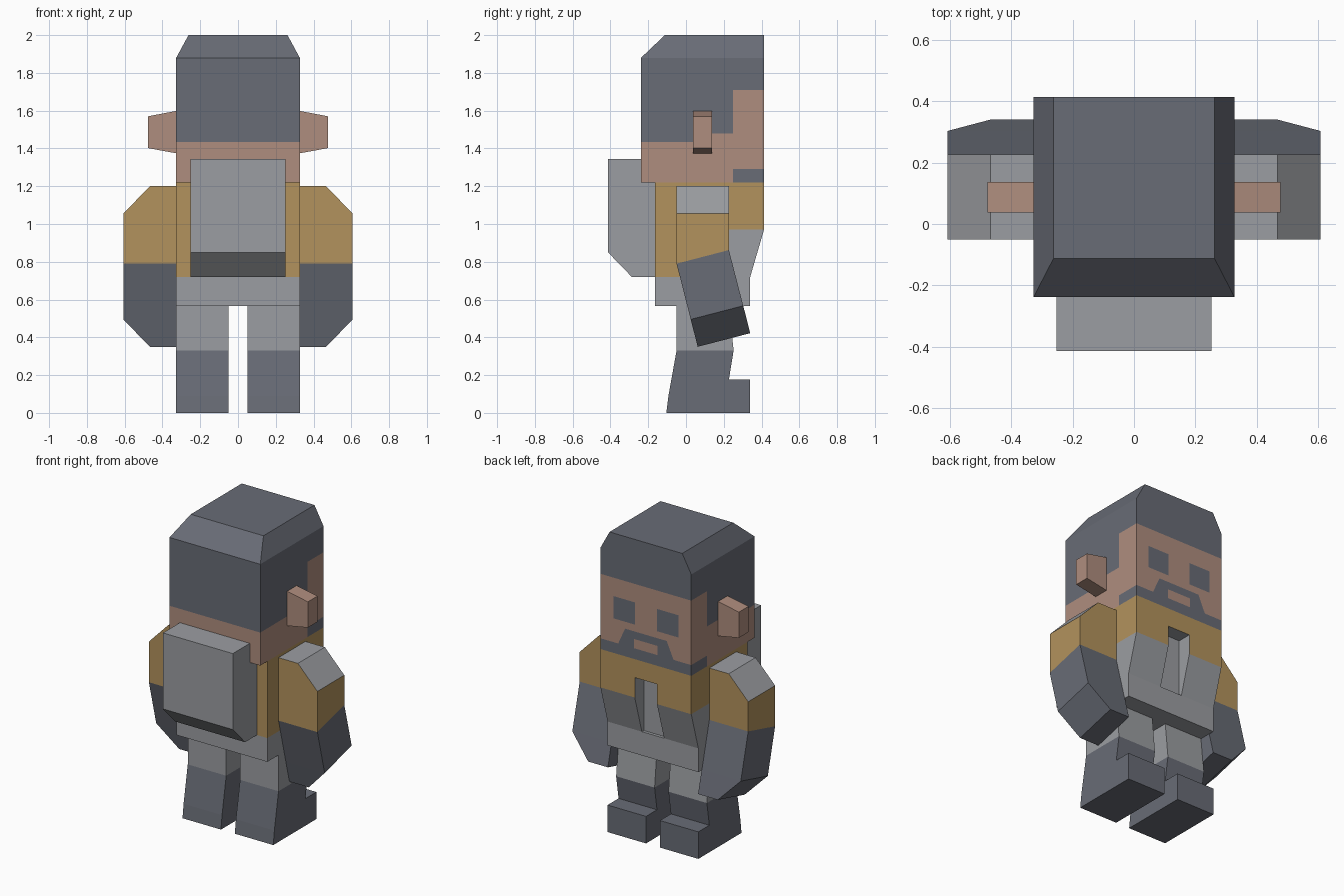
import bpy, bmesh
from mathutils import Vector

if "Cube" in bpy.data.objects:
    bpy.data.objects.remove(bpy.data.objects["Cube"])

def material(name, rgb):
    m = bpy.data.materials.new(name)
    m.diffuse_color = (*rgb, 1)
    m.use_nodes = True
    m.node_tree.nodes["Principled BSDF"].inputs["Base Color"].default_value = m.diffuse_color
    return m

PALETTE = [material("light_grey", (.33, .34, .36)), material("dark_grey", (.14, .15, .18)),
           material("mustard", (.45, .29, .11)), material("skin", (.43, .27, .21))]
LIGHT, DARK, MUSTARD, SKIN = range(4)

def finish(name, bm, paint, cuts=(), mirror=False):
    """Slice along colour borders, colour the faces, make the object."""
    for co, no in cuts:
        bmesh.ops.bisect_plane(bm, geom=bm.verts[:] + bm.edges[:] + bm.faces[:],
                               plane_co=co, plane_no=no, dist=1e-5)
    bmesh.ops.recalc_face_normals(bm, faces=bm.faces)
    for f in bm.faces:
        f.material_index = paint(f.calc_center_median(), f.normal)
    me = bpy.data.meshes.new(name)
    bm.to_mesh(me)
    bm.free()
    for m in PALETTE:
        me.materials.append(m)
    ob = bpy.data.objects.new(name, me)
    bpy.context.collection.objects.link(ob)
    if mirror:
        ob.modifiers.new("mirror", 'MIRROR').use_mirror_merge = False
    return ob

def loft(rings):
    """Skin a stack of equal-length rings and cap both ends."""
    bm = bmesh.new()
    rows = [[bm.verts.new(p) for p in r] for r in rings]
    n = len(rows[0])
    for a, b in zip(rows, rows[1:]):
        for i in range(n):
            j = (i + 1) % n
            bm.faces.new((a[i], a[j], b[j], b[i]))
    bm.faces.new(rows[0])
    bm.faces.new(rows[-1])
    return bm

def prism(profile, x0, x1):
    """Extrude a (y, z) profile along x."""
    return loft([[(x, y, z) for y, z in profile] for x in (x0, x1)])

def planes(axis, values):
    no = Vector([float(i == axis) for i in range(3)])
    return [(no * v, no) for v in values]

# head: box with sides and back bevelled at the top
def head_colour(c, n):
    x, y, z = abs(c.x), c.y, c.z
    if n.z < -.9:
        return SKIN
    if z > 1.71:
        return DARK
    if n.y > .9:
        eye = .08 < x < .235 and 1.445 < z < 1.59
        beard = z < 1.29
        moustache = z < 1.40 and x < .15 + (1.40 - z) * .45
        mouth = x < .085 and 1.29 < z < 1.35
        return DARK if eye or beard or (moustache and not mouth) else SKIN
    if y > .25:
        return DARK if z < 1.29 else SKIN
    return DARK if z > (1.48 if y > .13 else 1.435) else SKIN

def head_ring(x, y, z):
    return [(-x, y, z), (x, y, z), (x, .413, z), (-x, .413, z)]

head_cuts = (planes(2, (1.29, 1.35, 1.40, 1.435, 1.445, 1.48, 1.59, 1.71)) + planes(1, (.13, .25))
             + planes(0, (-.235, -.085, -.08, .08, .085, .235))
             + [((s * .15, 0, 1.40), (s, 0, .45)) for s in (-1, 1)])
finish("head", loft([head_ring(.327, -.238, 1.22), head_ring(.327, -.238, 1.88),
                     head_ring(.262, -.112, 2.0)]), head_colour, head_cuts)

# ears, tapering outward
finish("ears", loft([[(x, .038, a), (x, .137, a), (x, .137, b), (x, .038, b)]
                     for x, a, b in ((.32, 1.373, 1.6), (.477, 1.402, 1.57))]),
       lambda c, n: SKIN, mirror=True)

# torso with mustard top, grey front flaps and belt
def torso_colour(c, n):
    if c.z < .72:
        return LIGHT
    return MUSTARD if c.z > .97 or c.y < .225 and n.y < .5 else LIGHT

torso = finish("torso", prism([(-.165, .565), (.34, .565), (.34, .72), (.413, .97),
                               (.413, 1.22), (-.165, 1.22)], -.327, .327),
               torso_colour, planes(2, (.72, .97)) + planes(1, (.225,)))

# central slot in the jacket front
slot = finish("jacket_slot_cutter", prism([(.32, .72), (.5, .72), (.5, 1.10), (.32, 1.10)],
                                          -.08, .08), lambda c, n: LIGHT)
slot.hide_render = True
slot.hide_viewport = True
cut = torso.modifiers.new("slot", 'BOOLEAN')
cut.object, cut.operation, cut.solver = slot, 'DIFFERENCE', 'EXACT'

# backpack with bevelled bottom edge
finish("backpack", prism([(-.16, .72), (-.287, .72), (-.413, .85), (-.413, 1.345),
                          (-.237, 1.345), (-.237, 1.22), (-.16, 1.22)], -.252, .252),
       lambda c, n: LIGHT)

# arms: shoulder, elbow and hand sections (outer x, back yz, front yz)
ARM = [(.467, (-.05, 1.2), (.227, 1.2)), (.607, (-.05, 1.055), (.227, 1.055)),
       (.607, (-.05, .79), (.227, .862)), (.607, (.025, .495), (.303, .567)),
       (.467, (.062, .35), (.34, .422))]

def arm_colour(c, n):
    if n.z > .3 and c.z > 1:
        return LIGHT
    return MUSTARD if c.z > .83 else DARK

finish("arms", loft([[(.325, *b), (x, *b), (x, *f), (.325, *f)] for x, b, f in ARM]),
       arm_colour, mirror=True)

# legs with boots
finish("legs", prism([(-.05, .57), (-.05, .33), (-.093, .09), (-.104, 0), (.34, 0),
                      (.34, .176), (.227, .176), (.252, .33), (.227, .57)], .05, .327),
       lambda c, n: DARK if c.z < .33 else LIGHT, planes(2, (.33,)), mirror=True)
